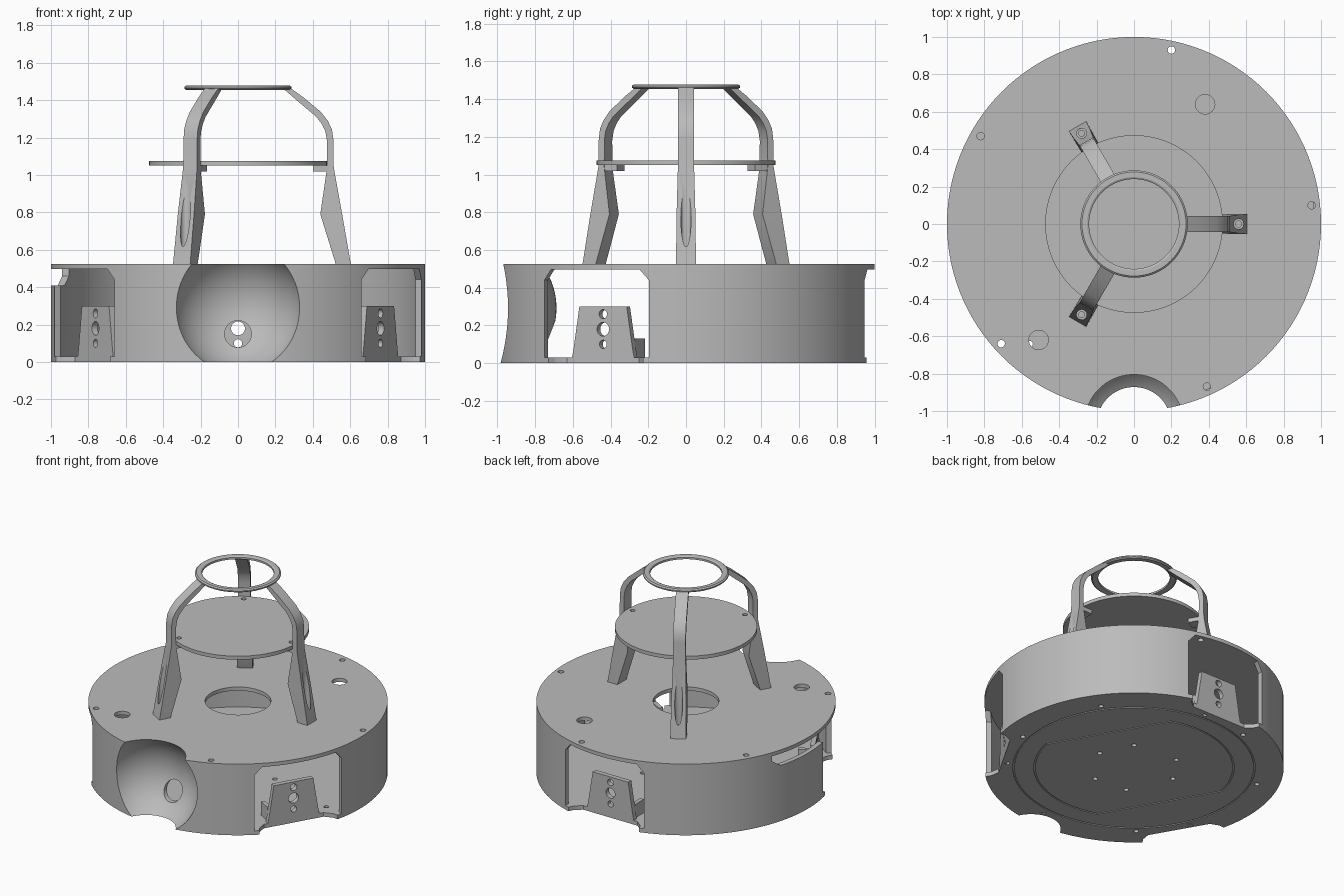
import bpy, bmesh, math
from mathutils import Matrix, Vector

if "Cube" in bpy.data.objects:
    bpy.data.objects.remove(bpy.data.objects["Cube"])

grey = bpy.data.materials.new("plain grey")
grey.use_nodes = True
grey.diffuse_color = (0.5, 0.5, 0.5, 1)
grey.node_tree.nodes["Principled BSDF"].inputs["Base Color"].default_value = (0.5, 0.5, 0.5, 1)


def make(name, bm, angle=0.0):
    """Turn a bmesh into an object, spun about the z axis by angle degrees."""
    bmesh.ops.recalc_face_normals(bm, faces=bm.faces)
    bm.transform(Matrix.Rotation(math.radians(angle), 4, 'Z'))
    mesh = bpy.data.meshes.new(name)
    bm.to_mesh(mesh)
    bm.free()
    mesh.materials.append(grey)
    obj = bpy.data.objects.new(name, mesh)
    bpy.context.collection.objects.link(obj)
    return obj


def disc(name, r, z0, z1, x=0, y=0, segs=96, angle=0.0):
    bm = bmesh.new()
    bmesh.ops.create_cone(bm, cap_ends=True, segments=segs, radius1=r, radius2=r, depth=z1 - z0,
                          matrix=Matrix.Translation((x, y, (z0 + z1) / 2)))
    return make(name, bm, angle)


def rod(r, x0, x1, z, angle):
    """Radial cylinder along x, spun to angle."""
    bm = bmesh.new()
    spin = Matrix.Translation(((x0 + x1) / 2, 0, z)) @ Matrix.Rotation(math.pi / 2, 4, 'Y')
    bmesh.ops.create_cone(bm, cap_ends=True, segments=32, radius1=r, radius2=r, depth=x1 - x0, matrix=spin)
    return make("cutter", bm, angle)


def prism(name, outline, axis, lo, hi, angle=0.0):
    """Extrude a 2D outline along x (outline is y,z) or z (outline is x,y)."""
    bm = bmesh.new()
    place = (lambda p, q: (q, p[0], p[1])) if axis == 'X' else (lambda p, q: (p[0], p[1], q))
    face = bm.faces.new([bm.verts.new(place(p, lo)) for p in outline])
    ext = bmesh.ops.extrude_face_region(bm, geom=[face])
    step = Vector((hi - lo, 0, 0)) if axis == 'X' else Vector((0, 0, hi - lo))
    bmesh.ops.translate(bm, vec=step, verts=[v for v in ext["geom"] if isinstance(v, bmesh.types.BMVert)])
    return make(name, bm, angle)


def lathe(name, profile, segs=96):
    """Spin a closed (radius, z) profile about z."""
    bm = bmesh.new()
    rings = []
    for i in range(segs):
        a = 2 * math.pi * i / segs
        rings.append([bm.verts.new((r * math.cos(a), r * math.sin(a), z)) for r, z in profile])
    n = len(profile)
    for i in range(segs):
        a, b = rings[i], rings[(i + 1) % segs]
        for j in range(n):
            bm.faces.new((a[j], b[j], b[(j + 1) % n], a[(j + 1) % n]))
    return make(name, bm)


def ball(r):
    bm = bmesh.new()
    bmesh.ops.create_uvsphere(bm, u_segments=72, v_segments=48, radius=r,
                              matrix=Matrix.Translation((0, -1.07, 0.292)))
    return make("cutter", bm)


def cut(obj, cutters, op='DIFFERENCE'):
    for c in cutters:
        c.hide_render = True
        mod = obj.modifiers.new("cut", 'BOOLEAN')
        mod.operation, mod.object, mod.solver = op, c, 'EXACT'
        bpy.context.view_layer.objects.active = obj
        bpy.ops.object.modifier_apply(modifier=mod.name)
        bpy.data.objects.remove(c)


def polar(r, deg):
    return r * math.cos(math.radians(deg)), r * math.sin(math.radians(deg))


WHEELS = (-30, 90, 210)
STRUTS = (0, 120, 240)

# Outer wall, with wheel openings, ball recess and side window
wall = lathe("outer_wall", [(1, 0), (1, 0.5), (0.965, 0.5), (0.965, 0)], 120)
opening = [(-0.32, 0.03), (0.32, 0.03), (0.32, 0.44), (0.26, 0.51), (-0.26, 0.51), (-0.32, 0.44)]
notch = [(0.88, -0.22), (0.92, -0.27), (1.1, -0.36), (1.1, 0.36), (0.92, 0.27), (0.88, 0.22)]
cuts = [ball(0.353)]
for a in WHEELS:
    cuts.append(prism("cutter", opening, 'X', 0.75, 1.2, a))
    cuts.append(prism("cutter", notch, 'Z', -0.1, 0.06, a))
cuts.append(prism("cutter", [(-0.3, 0.51), (-0.3, 0.41), (0.27, 0.41), (0.34, 0.46), (0.34, 0.51)][::-1],
                  'X', -1.2, -0.8))
cut(wall, cuts)

# Floor plate, with screw holes and shallow grooves underneath
floor = disc("floor_plate", 0.967, 0, 0.03, segs=120)
groove = lathe("cutter", [(0.81, -0.01), (0.81, 0.006), (0.8, 0.006), (0.8, -0.01)])
cover = disc("cutter", 0.67, -0.01, 0.006)
slab = prism("cutter", [(-0.9, -0.5), (0.9, -0.5), (0.9, 0.5), (-0.9, 0.5)], 'Z', -0.02, 0.02, 120)
cut(cover, [slab], 'INTERSECT')
core = cover.copy()
core.data = cover.data.copy()
bpy.context.collection.objects.link(core)
core.scale = (0.985, 0.985, 2)
bpy.context.view_layer.update()
cut(cover, [core])
cuts = [ball(0.353), groove, cover]
cuts += [prism("cutter", notch, 'Z', -0.1, 0.06, a) for a in WHEELS]
for a in STRUTS:
    cuts += [disc("cutter", 0.017, -0.1, 0.1, *polar(0.85, a + k), 16) for k in (35, 84, 109)]
    cuts += [disc("cutter", 0.017, -0.1, 0.1, *polar(0.3, a + k), 16) for k in (0, 50)]
cut(floor, cuts)

# Ball recess shell with a sensor hole
shell = ball(0.383)
shell.name = "ball_recess"
cut(shell, [disc("cutter", 0.99, 0.005, 0.51)], 'INTERSECT')
cut(shell, [ball(0.353), rod(0.072, 0.5, 1.0, 0.15, -90)])

# Top plate with its cable and screw holes
top = disc("top_plate", 1, 0.498, 0.525, segs=120)
cuts = [ball(0.353), disc("cutter", 0.22, 0.4, 0.6, segs=64)]
cuts += [disc("cutter", 0.052, 0.4, 0.6, x, y, 32) for x, y in ((0.38, 0.64), (-0.51, -0.62))]
cuts += [disc("cutter", 0.02, 0.4, 0.6, x, y, 16) for x, y in
         ((0.2, 0.93), (-0.82, 0.47), (0.95, 0.1), (0.39, -0.87), (-0.71, -0.64))]
cuts += [disc("cutter", 0.016, 0.4, 0.6, *polar(0.56, a), 16) for a in STRUTS]
cut(top, cuts)

# Motor brackets standing in each wheel opening
for a in WHEELS:
    plate = prism("motor_bracket", [(-0.195, 0.005), (0.195, 0.005), (0.18, 0.08), (0.145, 0.3),
                                    (-0.145, 0.3), (-0.18, 0.08)], 'X', 0.845, 0.88, a)
    cut(plate, [rod(r, 0.8, 0.95, z, a) for r, z in ((0.024, 0.26), (0.037, 0.18), (0.022, 0.1))])
    for side in (-1, 1):
        rib = [(0.845, side * 0.145), (0.845, side * 0.175), (0.74, side * 0.175), (0.74, side * 0.145)]
        prism("bracket_rib", rib, 'Z', 0.02, 0.13, a)

# Struts: tapered sections (outer x, outer z, inner x, inner z, half width)
sections = [(0.604, 0.52, 0.524, 0.52, 0.053), (0.557, 0.79, 0.44, 0.79, 0.05),
            (0.512, 1.04, 0.476, 1.04, 0.043), (0.51, 1.19, 0.476, 1.18, 0.042),
            (0.502, 1.245, 0.468, 1.23, 0.042), (0.48, 1.29, 0.45, 1.27, 0.042),
            (0.445, 1.335, 0.42, 1.31, 0.042), (0.35, 1.415, 0.325, 1.39, 0.042),
            (0.27, 1.472, 0.25, 1.455, 0.042)]
for a in STRUTS:
    bm = bmesh.new()
    loops = [[bm.verts.new(p) for p in ((xo, -w, zo), (xo, w, zo), (xi, w, zi), (xi, -w, zi))]
             for xo, zo, xi, zi, w in sections]
    for lo, hi in zip(loops, loops[1:]):
        for j in range(4):
            bm.faces.new((lo[j], lo[(j + 1) % 4], hi[(j + 1) % 4], hi[j]))
    bm.faces.new(loops[0])
    bm.faces.new(loops[-1])
    strut = make("strut", bm, a)
    # Counterbored screw hole running down through the sloping face
    cut(strut, [disc("cutter", 0.027, 0.6, 1.1, 0.56, 0, 32, a), disc("cutter", 0.016, 0.4, 0.7, 0.56, 0, 16, a)])
    prism("shelf_tab", [(0.4, -0.04), (0.48, -0.04), (0.48, 0.04), (0.4, 0.04)], 'Z', 1.02, 1.052, a)

# Middle shelf disc
shelf = disc("middle_shelf", 0.475, 1.05, 1.076)
cut(shelf, [disc("cutter", 0.017, 1, 1.1, *polar(0.435, a), 16) for a in STRUTS])

# Top ring
lathe("top_ring", [(0.24, 1.458), (0.278, 1.455), (0.287, 1.462), (0.287, 1.47),
                   (0.278, 1.478), (0.25, 1.478), (0.24, 1.472)])

# Smooth round faces, keep hard edges
bpy.ops.object.select_all(action='DESELECT')
for obj in bpy.context.scene.objects:
    if obj.type == 'MESH' and obj.data.materials and obj.data.materials[0] == grey:
        obj.select_set(True)
        bpy.context.view_layer.objects.active = obj
bpy.ops.object.shade_smooth_by_angle(angle=math.radians(30))
